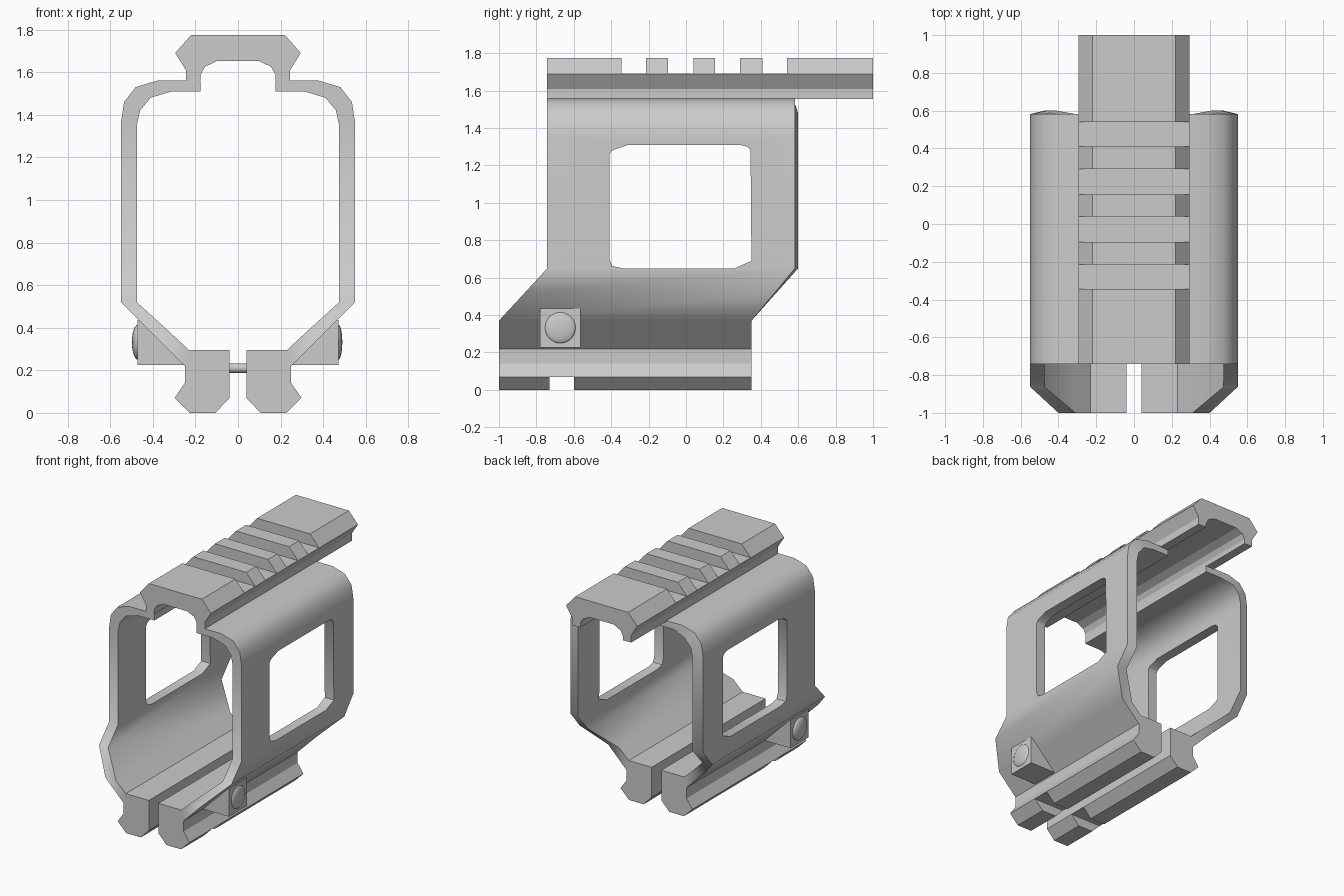
import bpy, bmesh
from math import radians, pi
from mathutils import Matrix

if "Cube" in bpy.data.objects:
    bpy.data.objects.remove(bpy.data.objects["Cube"])


def make(name, bm):
    bmesh.ops.recalc_face_normals(bm, faces=bm.faces)
    me = bpy.data.meshes.new(name)
    bm.to_mesh(me)
    bm.free()
    ob = bpy.data.objects.new(name, me)
    bpy.context.collection.objects.link(ob)
    return ob


def prism(name, pts, a, b, axis='Y', sx=1):
    """Extrude a closed profile: (x, z) along Y or (y, z) along X."""
    bm = bmesh.new()
    def put(p, t):
        return (sx * p[0], t, p[1]) if axis == 'Y' else (t, p[0], p[1])
    r0, r1 = ([bm.verts.new(put(p, t)) for p in pts] for t in (a, b))
    n = len(pts)
    for i in range(n):
        j = (i + 1) % n
        bm.faces.new((r0[i], r0[j], r1[j], r1[i]))
    bm.faces.new(r0)
    bm.faces.new(r1)
    return make(name, bm)


def cut(ob, cutter):
    m = ob.modifiers.new("cut", 'BOOLEAN')
    m.operation, m.solver, m.object = 'DIFFERENCE', 'EXACT', cutter
    bpy.context.view_layer.objects.active = ob
    bpy.ops.object.modifier_apply(modifier=m.name)
    bpy.data.objects.remove(cutter)


def box_yz(y0, y1, z0, z1):
    return prism("cutter", [(y0, z0), (y1, z0), (y1, z1), (y0, z1)], -1, 1, 'X')


def smooth(ob, angle):
    bpy.ops.object.select_all(action='DESELECT')
    ob.select_set(True)
    bpy.context.view_layer.objects.active = ob
    bpy.ops.object.shade_smooth_by_angle(angle=radians(angle))


# Top rail with an arched underside and four cross slots
half = [(.22, 1.775), (.295, 1.69), (.245, 1.61), (.245, 1.555), (.178, 1.555),
        (.175, 1.59), (.155, 1.625), (.10, 1.652)]
rail = prism("top_rail", half + [(-x, z) for x, z in reversed(half)], -.742, 1)
for y0, y1 in ((-.345, -.215), (-.095, .04), (.155, .29), (.41, .54)):
    cut(rail, box_yz(y0, y1, 1.691, 1.9))

# Side shells: a thin wall lofted between stepped front and back outlines
OUTER = [(.175, 1.56), (.38, 1.56), (.48, 1.53), (.535, 1.46), (.55, 1.36),
         (.55, .65), (.55, .52), (.40, .37), (.25, .22)]
INNER = [(.175, 1.51), (.31, 1.51), (.41, 1.48), (.46, 1.42), (.475, 1.35),
         (.475, .65), (.475, .52), (.31, .37), (.23, .295)]
WINDOW = [(-.41, .70), (-.395, .663), (-.34, .65), (.26, .65), (.35, .69), (.345, 1.28),
          (.33, 1.3), (.29, 1.31), (-.31, 1.31), (-.395, 1.28), (-.41, 1.26)]


def shell(name, sx):
    bm = bmesh.new()
    rings = []
    for pts, back, inset in ((OUTER, 0, 0), (INNER, 0, 0), (INNER, 1, 0), (OUTER, 1, .018)):
        ring = []
        for x, z in pts:
            t = min(max((z - .37) / .28, 0), 1)
            y = .35 + .25 * t - inset * t if back else -1 + .258 * t
            if back and z > 1.5:
                y = .582
            ring.append(bm.verts.new((sx * x, y, z)))
        rings.append(ring)
    n = len(OUTER)
    for k in range(4):
        a, b = rings[k], rings[(k + 1) % 4]
        for i in range(n - 1):
            bm.faces.new((a[i], a[i + 1], b[i + 1], b[i]))
    bm.faces.new([r[0] for r in rings])
    bm.faces.new([r[-1] for r in rings])
    ob = make(name, bm)
    cut(ob, prism("cutter", WINDOW, -1, 1, 'X'))
    smooth(ob, 50)


# Lower clamp jaws, bolt bosses and domed bolt heads on both sides
JAW = [(.04, .07), (.106, 0), (.228, 0), (.298, .07), (.25, .14), (.25, .22),
       (.23, .295), (.04, .295)]
BOSS = [(.25, .226), (.472, .226), (.472, .436), (.46, .436)]
for side, sx in (("right", 1), ("left", -1)):
    shell("side_shell_" + side, sx)
    jaw = prism("clamp_jaw_" + side, JAW, -1, .35, sx=sx)
    cut(jaw, box_yz(-.73, -.6, -.1, .069))
    prism("bolt_boss_" + side, BOSS, -.78, -.565, sx=sx)
    bm = bmesh.new()
    bmesh.ops.create_uvsphere(bm, u_segments=24, v_segments=12, radius=.083)
    bmesh.ops.transform(bm, verts=bm.verts, matrix=Matrix.Translation((sx * .47, -.672, .332))
                        @ Matrix.Diagonal((.24 if sx > 0 else .34, 1, 1, 1)))
    smooth(make("bolt_head_" + side, bm), 40)

# Cross bolt joining the jaws
bm = bmesh.new()
bmesh.ops.create_cone(bm, cap_ends=True, segments=16, radius1=.023, radius2=.023, depth=.1)
bmesh.ops.transform(bm, verts=bm.verts, matrix=Matrix.Translation((0, -.67, .21))
                    @ Matrix.Rotation(pi / 2, 4, 'Y'))
smooth(make("cross_bolt", bm), 40)
